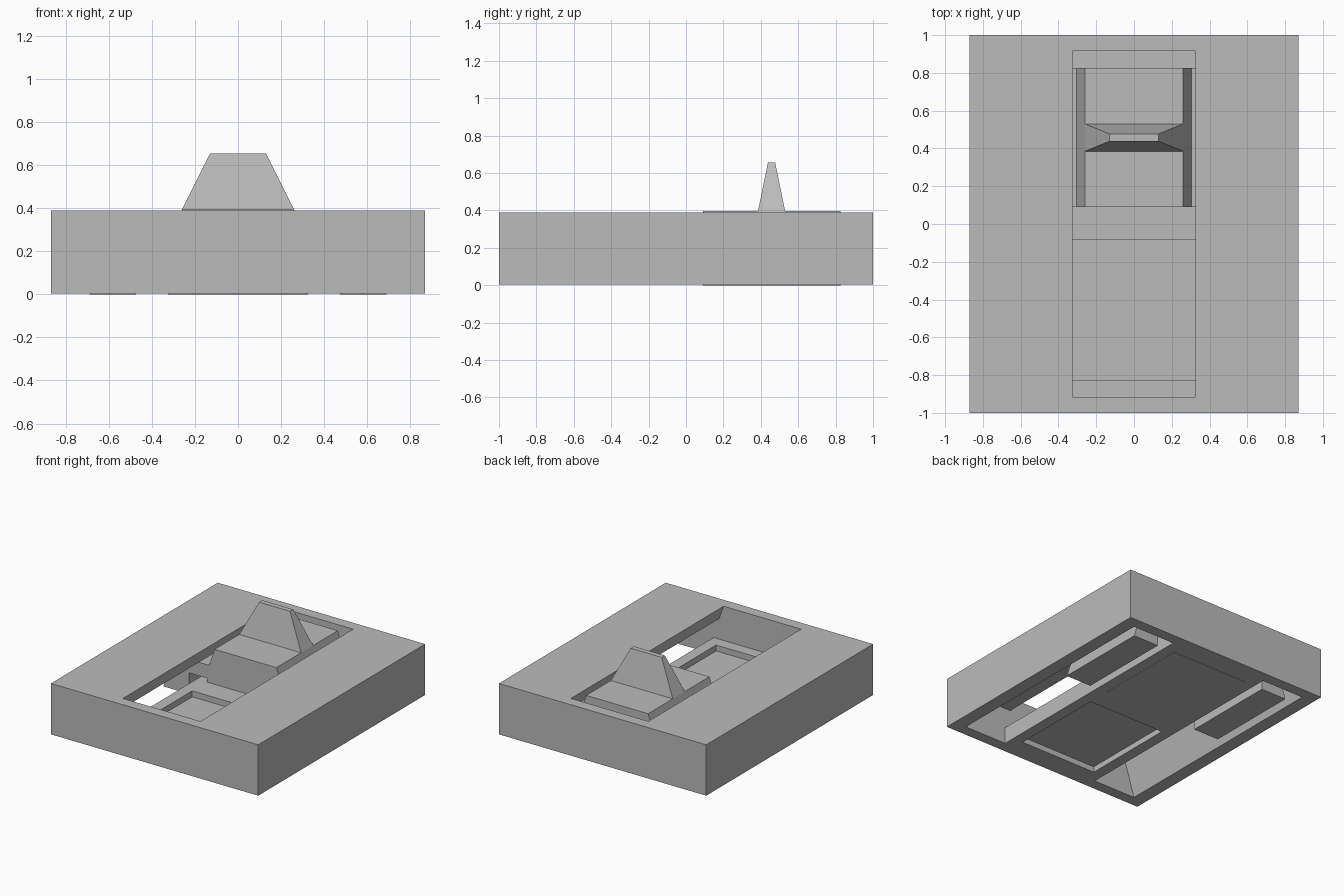
import bpy, bmesh

cube = bpy.data.objects.get("Cube")
if cube:
    bpy.data.objects.remove(cube, do_unlink=True)

grey = bpy.data.materials.new("plain_grey")
grey.use_nodes = True
COLOUR = (0.5, 0.5, 0.5, 1)
grey.diffuse_color = COLOUR
grey.node_tree.nodes["Principled BSDF"].inputs["Base Color"].default_value = COLOUR


def finish(name, bm):
    bmesh.ops.recalc_face_normals(bm, faces=bm.faces)
    mesh = bpy.data.meshes.new(name)
    bm.to_mesh(mesh)
    bm.free()
    mesh.materials.append(grey)
    obj = bpy.data.objects.new(name, mesh)
    bpy.context.collection.objects.link(obj)
    return obj


def prism(name, half, y0, y1):
    """Mirror a half profile of (x, z) points across x = 0 and extrude it along y."""
    outline = half + [(-x, z) for x, z in reversed(half)]
    bm = bmesh.new()
    face = bm.faces.new([bm.verts.new((x, y0, z)) for x, z in outline])
    new = bmesh.ops.extrude_face_region(bm, geom=[face])["geom"]
    moved = [v for v in new if isinstance(v, bmesh.types.BMVert)]
    bmesh.ops.translate(bm, verts=moved, vec=(0, y1 - y0, 0))
    return finish(name, bm)


def box(name, x, y0, y1, z0, z1):
    return prism(name, [(x, z0), (x, z1)], y0, y1)


def cut(target, cutter):
    mod = target.modifiers.new("cut", "BOOLEAN")
    mod.operation = "DIFFERENCE"
    mod.solver = "EXACT"
    mod.object = cutter
    bpy.context.view_layer.objects.active = target
    bpy.ops.object.modifier_apply(modifier=mod.name)
    bpy.data.objects.remove(cutter, do_unlink=True)


# Housing block, hollowed by a sloped channel that leaves a central rail
BASE = 0.004
TOP = 0.39
housing = box("housing", 0.87, -1, 1, BASE, TOP)
cavity = [(0.41, 0.13), (0.41, -0.1), (0.8, -0.1), (0.68, 0.285),
          (0.363, 0.285), (0.325, TOP), (0.325, 0.5)]
cut(housing, prism("cavity_cutter", cavity, -0.915, 0.915))

# Shallow pockets above and below the rail
for z0, z1 in ((0.085, 0.2), (-0.1, 0.047)):
    cut(housing, box("pocket_cutter", 0.325, -0.825, -0.085, z0, z1))

# Slider: centre tongue, side legs, shoulders and raised top in one section
section = [(0.325, 0), (0.325, 0.16), (0.475, 0.16), (0.475, 0),
           (0.69, 0), (0.605, 0.262), (0.305, 0.262), (0.26, 0.396)]
prism("slider", section, 0.09, 0.825)

# Tapered finger grip on the slider
bm = bmesh.new()
rings = []
for x, y0, y1, z in ((0.26, 0.385, 0.53, 0.396), (0.13, 0.438, 0.477, 0.655)):
    rings.append([bm.verts.new(p) for p in
                  ((-x, y0, z), (x, y0, z), (x, y1, z), (-x, y1, z))])
low, high = rings
bm.faces.new(low)
bm.faces.new(high)
for i in range(4):
    j = (i + 1) % 4
    bm.faces.new((low[i], low[j], high[j], high[i]))
finish("finger_grip", bm)
